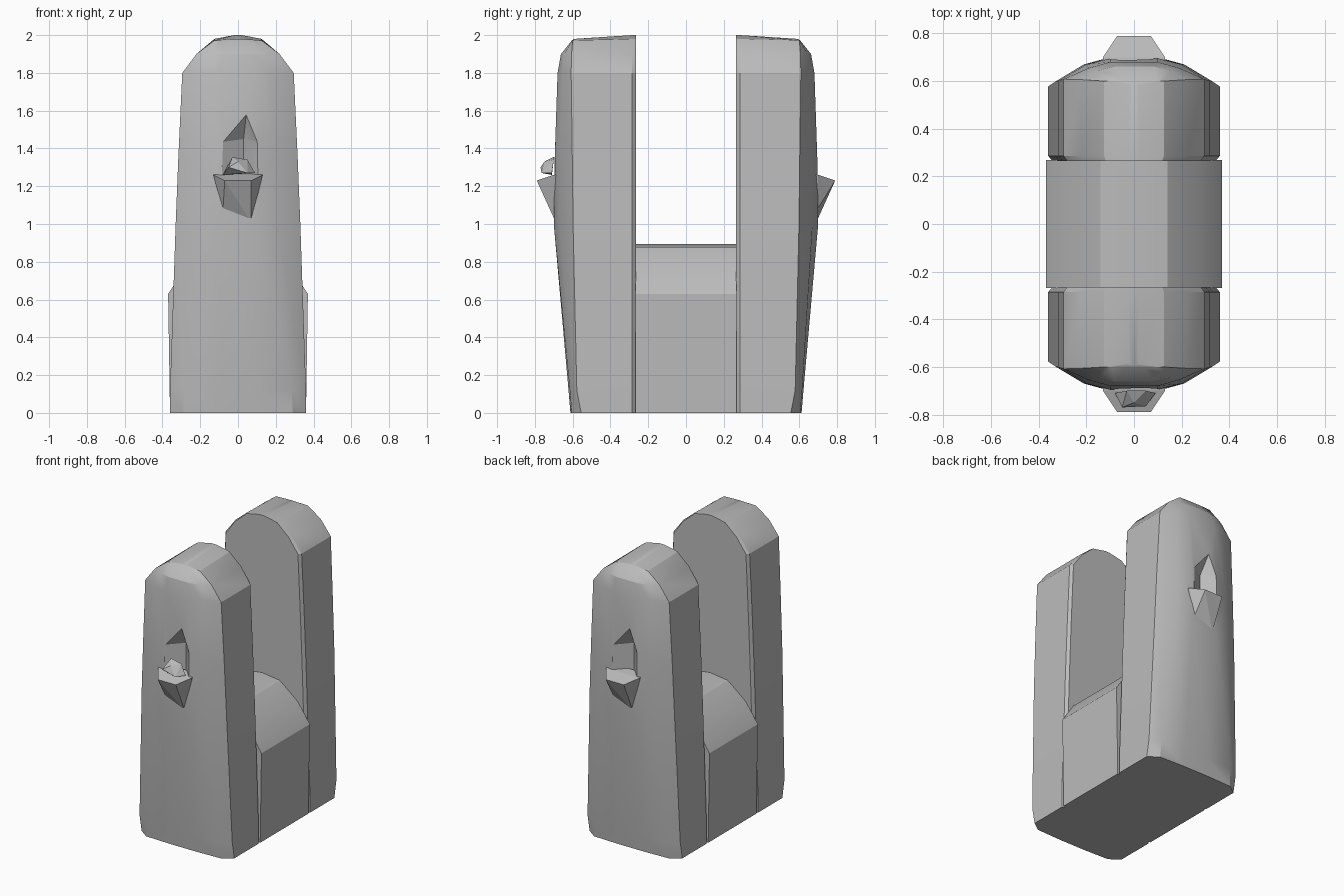
import bpy, bmesh, math

cube = bpy.data.objects.get("Cube")
if cube:
    bpy.data.objects.remove(cube, do_unlink=True)

stone = bpy.data.materials.new("grey stone")
stone.use_nodes = True
GREY = (0.5, 0.5, 0.5, 1)
stone.diffuse_color = GREY
stone.node_tree.nodes["Principled BSDF"].inputs["Base Color"].default_value = GREY


def finish(name, bm, turn=0, smooth=True):
    """Turn a bmesh into a shaded object, optionally spun about z."""
    bmesh.ops.recalc_face_normals(bm, faces=bm.faces)
    mesh = bpy.data.meshes.new(name)
    bm.to_mesh(mesh)
    bm.free()
    mesh.materials.append(stone)
    obj = bpy.data.objects.new(name, mesh)
    bpy.context.collection.objects.link(obj)
    obj.rotation_euler.z = turn
    bpy.ops.object.select_all(action='DESELECT')
    obj.select_set(True)
    bpy.context.view_layer.objects.active = obj
    if smooth:
        bpy.ops.object.shade_smooth_by_angle(angle=math.radians(25))
    return obj


def hull(points):
    bm = bmesh.new()
    for p in points:
        bm.verts.new(p)
    bmesh.ops.convex_hull(bm, input=bm.verts)
    return bm


def loft(rings):
    bm = bmesh.new()
    loops = [[bm.verts.new(p) for p in ring] for ring in rings]
    n = len(loops[0])
    for a, b in zip(loops, loops[1:]):
        for i in range(n):
            j = (i + 1) % n
            bm.faces.new((a[i], a[j], b[j], b[i]))
    bm.faces.new(loops[0])
    bm.faces.new(loops[-1])
    return bm


def tower_ring(z, w, side, mid_x, mid_y, front_x, front_y, inner_z=None):
    """Plan outline: flat inside wall, straight sides, bowed outer wall."""
    zi = z if inner_z is None else inner_z
    half = [(w * 0.95, -0.265, zi), (w, -0.285, zi), (w, -side, z),
            (mid_x, -mid_y, z), (front_x, -front_y, z)]
    return half + [(-x, y, h) for x, y, h in reversed(half)]


# height, half width, side depth, shoulder x and depth, front x and depth
TOWER = [
    (0.0, 0.36, 0.555, 0.29, 0.605, 0.10, 0.612),
    (0.12, 0.36, 0.578, 0.285, 0.615, 0.10, 0.622),
    (1.0, 0.33, 0.598, 0.21, 0.67, 0.10, 0.70),
    (1.35, 0.316, 0.602, 0.20, 0.67, 0.10, 0.695),
    (1.8, 0.295, 0.608, 0.19, 0.655, 0.10, 0.68),
    (1.9, 0.22, 0.606, 0.15, 0.645, 0.08, 0.662),
    (1.972, 0.125, 0.60, 0.09, 0.602, 0.04, 0.604, 1.98),
    (1.98, 0.02, 0.585, 0.012, 0.59, 0.005, 0.592, 2.0),
]

# Pointed niche with a V-shaped back
NICHE = [(-0.12, -0.72, 1.2), (0.13, -0.72, 1.2), (0.13, -0.72, 1.43),
         (0.05, -0.72, 1.64), (-0.12, -0.72, 1.43),
         (0.03, -0.62, 1.2), (0.03, -0.62, 1.45)]

# Tapered basin projecting under the niche
LEDGE = [(s * x, y, z) for s in (-1, 1) for x, y, z in
         ((0.125, -0.64, 1.27), (0.13, -0.70, 1.26),
          (0.07, -0.79, 1.23), (0.09, -0.64, 1.1))]
LEDGE += [(-0.08, -0.69, 1.07), (0.07, -0.69, 1.01)]

for side, turn in (("front", 0), ("back", math.pi)):
    tower = finish(side + "_tower", loft([tower_ring(*r) for r in TOWER]), turn, False)
    cutter = finish(side + "_niche_cutter", hull(NICHE), turn, False)
    cutter.hide_render = True
    bpy.context.view_layer.objects.active = tower
    cut = tower.modifiers.new("niche", 'BOOLEAN')
    cut.operation = 'DIFFERENCE'
    cut.solver = 'EXACT'
    cut.object = cutter
    bpy.context.view_layer.update()
    bpy.ops.object.select_all(action='DESELECT')
    tower.select_set(True)
    bpy.ops.object.modifier_apply(modifier=cut.name)
    bpy.data.objects.remove(cutter, do_unlink=True)
    bpy.ops.object.shade_smooth_by_angle(angle=math.radians(25))
    finish(side + "_ledge", hull(LEDGE), turn, False)

# Small faceted stone resting on the front ledge only
finish("ledge_stone", hull([(-0.08, -0.71, 1.26), (0.09, -0.71, 1.27),
                            (-0.05, -0.77, 1.3), (0.05, -0.765, 1.27),
                            (-0.03, -0.70, 1.355), (0.05, -0.70, 1.34),
                            (0.0, -0.75, 1.33)]), 0, False)

# Low arched block joining the towers
arch = [(0.36, 0.0), (0.37, 0.63), (0.28, 0.765), (0.14, 0.877)]
arch += [(0.0, 0.895)] + [(-x, z) for x, z in reversed(arch)]
finish("middle_block", loft([[(x, y, z) for x, z in arch] for y in (-0.268, 0.268)]))
